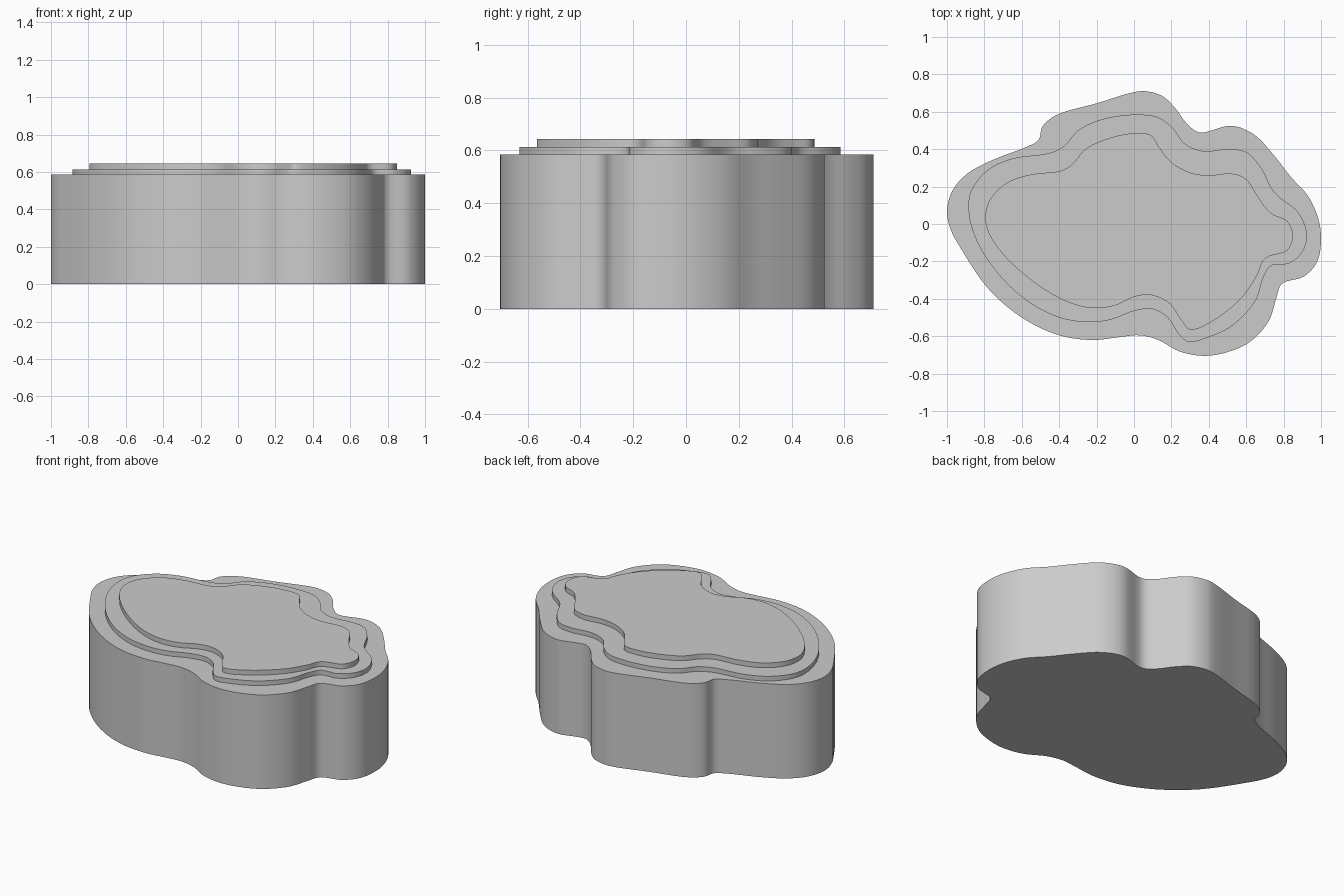
import bpy
import bmesh
import math
from mathutils import Vector

if "Cube" in bpy.data.objects:
    bpy.data.objects.remove(bpy.data.objects["Cube"], do_unlink=True)

# One plain grey for the whole model
grey = bpy.data.materials.new("stone_grey")
grey.use_nodes = True
colour = (0.6, 0.6, 0.6, 1)
grey.diffuse_color = colour
for node in grey.node_tree.nodes:
    if node.type == "BSDF_PRINCIPLED":
        node.inputs["Base Color"].default_value = colour


def smooth_outline(points, steps=5):
    """Closed centripetal spline passing through every control point."""
    pts = [Vector(p) / 100 for p in points]
    count = len(pts)
    outline = []

    def blend(p, q, start, end, t):
        return p.lerp(q, (t - start) / (end - start))

    for i in range(count):
        a, b, c, d = (pts[(i + k) % count] for k in range(-1, 3))
        ta = 0
        tb = ta + math.sqrt((b - a).length)
        tc = tb + math.sqrt((c - b).length)
        td = tc + math.sqrt((d - c).length)
        for step in range(steps):
            t = tb + (tc - tb) * step / steps
            ab = blend(a, b, ta, tb, t)
            bc = blend(b, c, tb, tc, t)
            cd = blend(c, d, tc, td, t)
            abc = blend(ab, bc, ta, tc, t)
            bcd = blend(bc, cd, tb, td, t)
            outline.append(blend(abc, bcd, tb, tc, t))
    return outline


def make_layer(name, points, bottom, top):
    """Solid slab with a flat top and bottom and a smooth upright wall."""
    bm = bmesh.new()
    verts = [bm.verts.new((p.x, p.y, bottom)) for p in smooth_outline(points)]
    floor = bm.faces.new(verts)
    lid = bmesh.ops.extrude_face_region(bm, geom=[floor], use_keep_orig=True)
    raised = [g for g in lid["geom"] if isinstance(g, bmesh.types.BMVert)]
    bmesh.ops.translate(bm, verts=raised, vec=(0, 0, top - bottom))
    bmesh.ops.recalc_face_normals(bm, faces=bm.faces)
    mesh = bpy.data.meshes.new(name)
    bm.to_mesh(mesh)
    bm.free()
    mesh.materials.append(grey)
    layer = bpy.data.objects.new(name, mesh)
    bpy.context.collection.objects.link(layer)
    bpy.ops.object.select_all(action="DESELECT")
    layer.select_set(True)
    bpy.context.view_layer.objects.active = layer
    bpy.ops.object.shade_smooth_by_angle(angle=math.radians(40))
    return layer


# Outlines in hundredths of a unit, clockwise from the -x end
base_outline = [
    (-100, 7), (-97, 18), (-89, 27), (-75, 34.5), (-58, 41), (-51, 45),
    (-49, 52), (-42, 58), (-20, 64.5), (0, 70.5), (6, 71), (15, 68.5),
    (22, 62), (28, 54), (35, 49), (52, 52.5), (64, 48), (75, 36.5),
    (84, 25), (93, 15), (98.5, 3), (100, -8), (98, -20), (91, -28),
    (79, -32), (76, -40), (72, -52), (62, -63), (50, -68.5), (37, -70.5),
    (24, -68), (13, -62), (3, -59.5), (-8, -60.5), (-22, -62), (-40, -59.5),
    (-60, -50), (-78, -34.5), (-92, -14), (-98, -3)]

middle_outline = [
    (-88.5, 8), (-87, 18), (-78, 29), (-65, 35), (-45, 38), (-37, 42),
    (-30, 50), (-17, 56), (0, 58.5), (13, 57), (21, 51), (27, 43),
    (37, 39), (50, 40), (60, 38.5), (68, 30), (75, 17), (88, 6),
    (92.5, -6), (90, -15), (83, -21), (73, -22.5), (69, -29), (65, -41),
    (53, -54), (40, -60.5), (29, -63), (24, -59), (18, -50), (10, -45.5),
    (0, -46.5), (-12, -51), (-24, -52.5), (-40, -50), (-58, -40.5),
    (-74, -25), (-85, -7)]

top_outline = [
    (-79.5, 4), (-77, 13), (-68, 22), (-55, 26.5), (-39, 28.5), (-33, 32),
    (-26, 40), (-13, 46), (0, 48.5), (9, 47.5), (13.5, 41), (20, 33),
    (30, 27.5), (40, 26), (52, 27), (60, 24), (66, 15), (73, 6),
    (82, 1.5), (85, -6), (82, -14), (70, -18.5), (66, -27), (58, -39),
    (42, -52), (30, -56.5), (25, -51), (19, -42.5), (9, -38), (0, -39),
    (-10, -43.5), (-22, -45), (-36, -41.5), (-55, -30), (-71, -15), (-78, -4)]

# Three stacked layers
make_layer("base_slab", base_outline, 0, 0.585)
make_layer("middle_terrace", middle_outline, 0.585, 0.614)
make_layer("top_terrace", top_outline, 0.614, 0.644)
